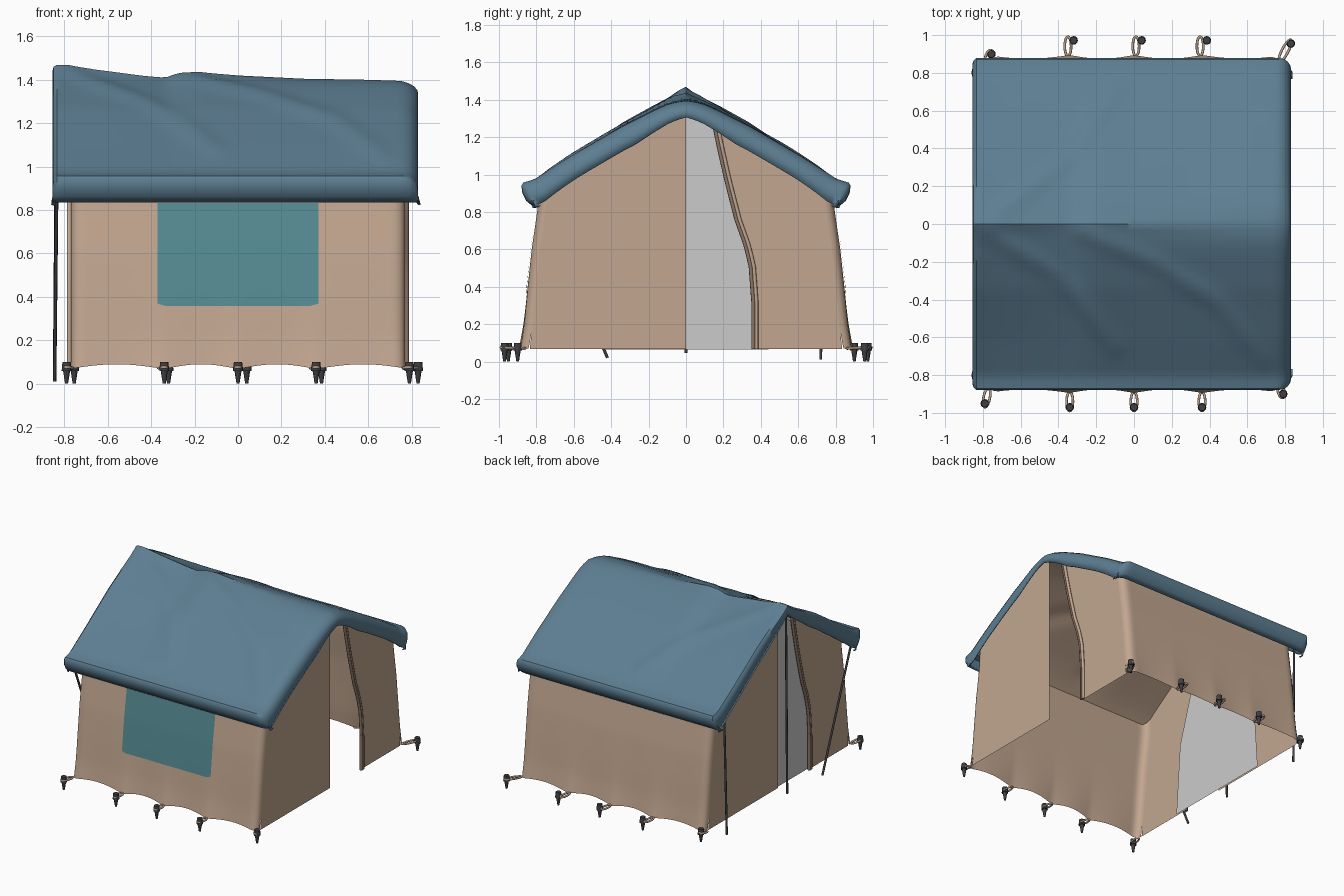
import bpy, bmesh, math
from mathutils import Vector

if "Cube" in bpy.data.objects:
    bpy.data.objects.remove(bpy.data.objects["Cube"])

def mat(name, c):
    m = bpy.data.materials.new(name)
    m.diffuse_color = (*c, 1)
    m.use_nodes = True
    m.node_tree.nodes["Principled BSDF"].inputs["Base Color"].default_value = m.diffuse_color
    return m

BLUE = mat("roof_canvas", (0.11, 0.21, 0.29))
TAN = mat("wall_canvas", (0.54, 0.385, 0.28))
HEM = mat("hem", (0.26, 0.18, 0.13))
TEAL = mat("window_teal", (0.09, 0.26, 0.29))
DARK = mat("dark_metal", (0.05, 0.05, 0.055))

def interp(pts, x):
    if x <= pts[0][0]:
        return pts[0][1]
    for (a, b), (c, d) in zip(pts, pts[1:]):
        if x <= c:
            return b + (d - b) * (x - a) / (c - a)
    return pts[-1][1]

def smooth(ob, angle=40):
    bpy.ops.object.select_all(action='DESELECT')
    ob.select_set(True)
    bpy.context.view_layer.objects.active = ob
    bpy.ops.object.shade_smooth_by_angle(angle=math.radians(angle))

def mesh_obj(name, bm, m):
    me = bpy.data.meshes.new(name)
    bm.to_mesh(me)
    bm.free()
    ob = bpy.data.objects.new(name, me)
    bpy.context.collection.objects.link(ob)
    if m:
        me.materials.append(m)
    smooth(ob)
    return ob

def sheet(name, rows, m, flip=False):
    bm = bmesh.new()
    g = [[bm.verts.new(p) for p in r] for r in rows]
    for r, q in zip(g, g[1:]):
        for j in range(len(r) - 1):
            f = [r[j], q[j], q[j + 1], r[j + 1]]
            bm.faces.new(f[::-1] if flip else f)
    return mesh_obj(name, bm, m)

def tube(name, pts, r, m, closed=False):
    cu = bpy.data.curves.new(name, 'CURVE')
    cu.dimensions = '3D'
    cu.bevel_depth, cu.bevel_resolution, cu.use_fill_caps = r, 2, True
    s = cu.splines.new('POLY')
    s.points.add(len(pts) - 1)
    for p, c in zip(s.points, pts):
        p.co = (*c, 1)
    s.use_cyclic_u = closed
    ob = bpy.data.objects.new(name, cu)
    bpy.context.collection.objects.link(ob)
    cu.materials.append(m)
    return ob

# Roof height: ridge line, slope profiles (sharp left end, rounded right end), creases
RIDGE = [(-.85, 1.468), (-.8, 1.462), (-.6, 1.44), (-.45, 1.42), (-.33, 1.408), (-.25, 1.428),
         (-.18, 1.435), (0, 1.42), (.3, 1.405), (.6, 1.40), (.75, 1.395), (.83, 1.38)]
SHARP = [(0, 1), (.06, .93), (.2, .81), (.39, .63), (.71, .265), (.93, .03), (1, 0)]
ROUND = [(0, 1), (.06, .985), (.12, .95), (.2, .88), (.39, .69), (.71, .32), (.93, .04), (1, 0)]
CREASES = [[(-.28, -.04), (.1, -.2), (.45, -.42), (.68, -.72)],
           [(-.78, -.04), (-.4, -.27), (-.28, -.42), (-.1, -.65)],
           [(-.72, .06), (-.35, .35), (-.1, .7)]]

def crease(x, y):
    d = 9
    for line in CREASES:
        for a, b in zip(line, line[1:]):
            a, b, p = Vector(a), Vector(b), Vector((x, y))
            t = max(0, min(1, (p - a).dot(b - a) / (b - a).length_squared))
            d = min(d, (p - a.lerp(b, t)).length)
    return .016 * math.exp(-(d / .05) ** 2)

def roof_z(x, y):
    t = abs(y) / .87
    w = max(0, min(1, (x + .7) / 1.3))
    p = interp(SHARP, t) * (1 - w) + interp(ROUND, t) * w
    return .957 + (interp(RIDGE, x) - .957) * p + crease(x, y) * (1 - t ** 4)

# Roof sheet with a folded lip all round
stations = [(-.85, .12, .985), (-.855, .045, .985), (-.85, .015, .99)]
stations += [(-.835 + 1.595 * i / 56, 0, 1) for i in range(57)]
stations += [(.79, .008, .998), (.812, .022, .99), (.826, .045, .98), (.83, .07, .975), (.83, .12, .975)]
LIP = [(.88, .94), (.875, .90), (.855, .86), (.825, .835)]

def rim(x, y, z, drop, sc):
    k = abs(y) / .88
    d = drop * min(1, .62 + k * 1.2) * min(1, max(0, (z - .832) / .11))
    return (x, (y - math.copysign(.45 * drop * k ** 6, y)) * sc, z - d)

rows = []
for x, drop, sc in stations:
    ys = [.87 * k / 26 for k in range(27)]
    left = [(-y, z) for y, z in LIP[::-1]] + [(-y, roof_z(x, -y)) for y in ys[:0:-1]]
    right = [(y, roof_z(x, y)) for y in ys] + LIP
    rows.append([rim(x, y, z, drop, sc) for y, z in left + right])
roof = sheet("roof", rows, BLUE)
mod = roof.modifiers.new("cloth", 'SOLIDIFY')
mod.thickness, mod.offset = .01, -1

# Tan ceiling lining under the roof, rounded into the walls
rows = []
for i in range(31):
    x = -.77 + 1.54 * i / 30
    row = []
    for k in range(-20, 21):
        y = .785 * k / 20
        row.append((x, y, roof_z(x, y) - .036 - .02 * abs(k / 20) ** 12))
    rows.append(row)
sheet("ceiling_lining", rows, TAN, True)

# Long walls: flared, scalloped between the pegs, rounded at the corners
WALL = [(.07, .878), (.2, .862), (.4, .845), (.6, .825), (.84, .79), (.96, .785)]
PEGX = [-.78, -.34, 0, .36, .79]
R = .05

def scallop(x):
    for a, b in zip(PEGX, PEGX[1:]):
        if a <= x <= b:
            return math.sin(math.pi * (x - a) / (b - a))
    return 0

def wall_y(x, z):
    s = max(0, 1 - (z - .07) / .89)
    e = max(0, abs(x) - (.77 - R))
    fold = .016 * (1 - scallop(x)) * s ** 5
    return interp(WALL, z) + fold - (R - math.sqrt(max(0, R * R - e * e)))

xs = [-.77, -.767, -.76, -.745] + [-.72 + 1.44 * i / 60 for i in range(61)] + [.745, .76, .767, .77]
for name, sg in (("front", -1), ("back", 1)):
    rows = []
    for x in xs:
        z0 = .067 + .022 * scallop(x)
        zs = [z0 + (.965 - z0) * k / 22 for k in range(23)]
        rows.append([(x, sg * wall_y(x, z), z) for z in zs])
    sheet(name + "_wall", rows, TAN, sg > 0)
    # Window panel lying on the wall
    rows = []
    for i in range(21):
        x = -.37 + .74 * i / 20 - (.02 if sg > 0 else 0)
        z0 = .358 + (.01 if i in (0, 20) else 0)
        rows.append([(x, sg * (wall_y(x, z) + .006), z)
                     for z in [z0 + (.833 - z0) * k / 10 for k in range(11)]])
    sheet(name + "_window", rows, TEAL if sg < 0 else TAN, sg > 0)

# Gable ends: one closed half and one curved door flap, turned half round for the other end
INNER = [(0, .36), (.2, .36), (.36, .345), (.45, .315), (.55, .27), (.72, .215), (.88, .17), (1, .14)]
OUTER = [(0, .835), (.2, .815), (.5, .79), (.85, .745), (1, .735)]

def gable(name, sg):
    gx = sg * .77

    def panel(label, side, inner):
        rows = []
        for i in range(17):
            a = i / 16
            yt = inner(1) * (1 - a) + OUTER[-1][1] * a
            zt = roof_z(gx, side * sg * yt) - .025
            row = []
            for k in range(25):
                s = k / 24
                y = inner(s) * (1 - a) + interp(OUTER, s) * a
                row.append((gx, side * sg * y, .067 + s * (zt - .067)))
            rows.append(row)
        return sheet(name + label, rows, TAN, side < 0)

    panel("_closed_panel", -1, lambda s: 0)
    panel("_door_flap", 1, lambda s: interp(INNER, s))
    zt = roof_z(gx, sg * .14) - .03
    for off, m in ((0, HEM), (.016, TAN)):
        tube(name + "_flap_hem", [(gx + sg * .008, sg * (interp(INNER, k / 20) + off),
             .067 + k / 20 * (zt - .067)) for k in range(21)], .011, m)

gable("right_gable", 1)
gable("left_gable", -1)

# Grey inner screen behind the left door
bm = bmesh.new()
side = [(.44, .065), (.40, .6), (.2, 1.24)]
pts = [(y, z) for y, z in side] + [(0, 1.38)] + [(-y, z) for y, z in side[::-1]]
bm.faces.new([bm.verts.new((-.755, y, z)) for y, z in pts])
mesh_obj("inner_screen", bm, None)

# Support poles at the left end
for name, y0, z0, y1, z1 in (("back_pole", .72, .01, .74, 1.0), ("centre_pole", 0, .045, 0, 1.38),
                             ("front_pole", -.42, .02, -.8, .93)):
    tube(name, [(-.845, y0, z0), (-.835, y1, z1)], .008, DARK)

# Pegs with cord loops: wall point, peg point
def cone(bm, r1, r2, z1, z2):
    r = bmesh.ops.create_cone(bm, cap_ends=True, segments=12, radius1=r1, radius2=r2, depth=z2 - z1)
    bmesh.ops.translate(bm, verts=r["verts"], vec=(0, 0, (z1 + z2) / 2))

PEGS = [(-.77, -.87, -.79, -.95), (-.34, -.89, -.34, -.97), (0, -.89, 0, -.97), (.36, -.89, .36, -.97),
        (.77, -.86, .79, -.90), (-.78, .86, -.755, .9), (-.35, .89, -.32, .972), (.01, .89, .04, .972),
        (.35, .89, .385, .972), (.77, .86, .83, .955)]
for wx, wy, px, py in PEGS:
    bm = bmesh.new()
    cone(bm, .007, .018, 0, .07)
    cone(bm, .023, .019, .058, .1)
    bmesh.ops.translate(bm, verts=bm.verts, vec=(px, py, 0))
    mesh_obj("peg", bm, DARK)
    a = Vector((wx, wy, .07))
    b = Vector((px if wy < 0 or abs(px) > .6 else wx, py + math.copysign(.02, py), .075))
    d = (b - a) / 2
    n = Vector((-d.y, d.x, 0)).normalized() * .017
    c = (a + b) / 2
    tube("cord_loop", [c + d * math.cos(t) + n * math.sin(t)
         for t in [2 * math.pi * k / 20 for k in range(20)]], .007, TAN, True)
